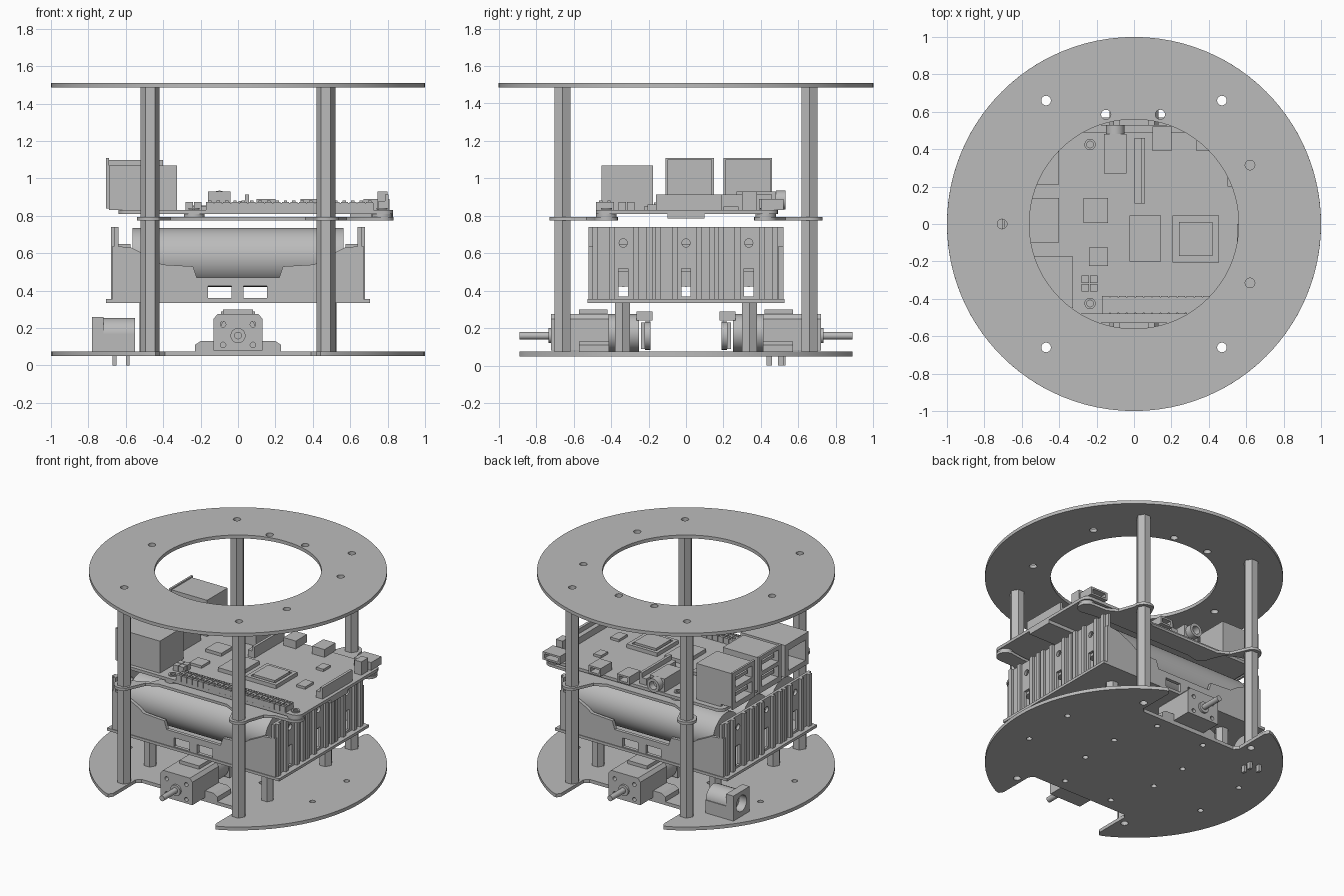
import bpy, bmesh, math
from mathutils import Matrix

old = bpy.data.objects.get("Cube")
if old:
    bpy.data.objects.remove(old, do_unlink=True)

grey = bpy.data.materials.new("plain grey")
grey.use_nodes = True
grey.diffuse_color = (0.5, 0.5, 0.5, 1)
grey.node_tree.nodes["Principled BSDF"].inputs["Base Color"].default_value = (0.5, 0.5, 0.5, 1)

# Profile planes: the third axis is the extrusion direction
AXES = {
    "z": Matrix.Identity(4),
    "x": Matrix(((0, 0, 1, 0), (1, 0, 0, 0), (0, 1, 0, 0), (0, 0, 0, 1))),
    "y": Matrix(((1, 0, 0, 0), (0, 0, 1, 0), (0, 1, 0, 0), (0, 0, 0, 1))),
}


def finish(name, bm):
    bmesh.ops.remove_doubles(bm, verts=bm.verts, dist=0.0002)
    bmesh.ops.recalc_face_normals(bm, faces=bm.faces)
    mesh = bpy.data.meshes.new(name)
    bm.to_mesh(mesh)
    bm.free()
    mesh.materials.append(grey)
    for poly in mesh.polygons:
        poly.use_smooth = True
        poly.material_index = 0
    mesh.set_sharp_from_angle(angle=math.radians(32))
    obj = bpy.data.objects.new(name, mesh)
    bpy.context.collection.objects.link(obj)
    return obj


def arc(cx, cy, r, start=0, end=360, n=16):
    full = abs(end - start) == 360
    steps = n if full else n - 1
    angles = [math.radians(start + (end - start) * i / steps) for i in range(n)]
    return [(cx + r * math.cos(a), cy + r * math.sin(a)) for a in angles]


def rect(a, b, c, d):
    return [(a, c), (b, c), (b, d), (a, d)]


def plate(name, loops, low, high, axis="z"):
    """Extrude an outline, with any further loops as holes."""
    curve = bpy.data.curves.new(name + "_outline", "CURVE")
    curve.dimensions = "2D"
    curve.fill_mode = "BOTH"
    curve.extrude = (high - low) / 2
    for loop in loops:
        spline = curve.splines.new("POLY")
        spline.points.add(len(loop) - 1)
        for point, (a, b) in zip(spline.points, loop):
            point.co = (a, b, 0, 1)
        spline.use_cyclic_u = True
    temp = bpy.data.objects.new(name + "_outline", curve)
    bpy.context.collection.objects.link(temp)
    graph = bpy.context.evaluated_depsgraph_get()
    mesh = bpy.data.meshes.new_from_object(temp.evaluated_get(graph))
    bm = bmesh.new()
    bm.from_mesh(mesh)
    bpy.data.objects.remove(temp)
    bpy.data.curves.remove(curve)
    bpy.data.meshes.remove(mesh)
    bm.transform(AXES[axis] @ Matrix.Translation((0, 0, (low + high) / 2)))
    return finish(name, bm)


def boxes(name, *extents):
    """One object of boxes given as x, x, y, y, z, z."""
    bm = bmesh.new()
    for x0, x1, y0, y1, z0, z1 in extents:
        made = bmesh.ops.create_cube(bm, size=1)["verts"]
        for v in made:
            v.co.x = x0 if v.co.x < 0 else x1
            v.co.y = y0 if v.co.y < 0 else y1
            v.co.z = z0 if v.co.z < 0 else z1
    return finish(name, bm)


def rod(name, a, b, r, low, high, axis="z", bore=0, sides=24):
    loops = [arc(a, b, r, n=sides)]
    if bore:
        loops.append(arc(a, b, bore))
    return plate(name, loops, low, high, axis)


SIDES = (-1, 1)
CORNERS = [(sx, sy) for sx in SIDES for sy in SIDES]
POST_X, POST_Y, HOLE = 0.47, 0.66, 0.026
post_holes = [arc(sx * POST_X, sy * POST_Y, HOLE) for sx, sy in CORNERS]

# Top ring
spots = [(-0.15, 0.585), (0.14, 0.585), (0.62, 0.315), (0.62, -0.315), (-0.705, 0)]
plate("top_ring", [arc(0, 0, 1, n=96), arc(0, 0, 0.56, n=72)] + post_holes
      + [arc(x, y, HOLE) for x, y in spots], 1.485, 1.51)

# Bottom plate with a wheel notch at front and back
quarter = arc(0, 0, 1, 0, 62, 20) + [(0.44, 0.89), (0.42, 0.86), (0.42, 0.6), (0.39, 0.57)]
half = [(x, -y) for x, y in reversed(quarter)] + quarter[1:]
outline = half + [(-x, -y) for x, y in half]
small = [(sx * x, sy * y) for sx, sy in CORNERS for x, y in ((0.2, 0.48), (0.75, 0.2), (0.3, 0.15))]
plate("bottom_plate", [outline] + post_holes + [arc(x, y, 0.02, n=12) for x, y in small], 0.05, 0.075)

# Hexagonal posts
for sx, sy in CORNERS:
    x, y = sx * POST_X, sy * POST_Y
    rod("lower_post", x, y, 0.05, 0.075, 0.775, bore=HOLE, sides=6)
    rod("upper_post", x, y, 0.05, 0.795, 1.485, bore=HOLE, sides=6)
    rod("battery_post", sx * 0.48, sy * 0.34, 0.046, 0.075, 0.335, sides=6)

# Wavy brackets that carry the circuit board
BOARD_HOLES = (-0.235, 0.77)
wave = (arc(-POST_X, -POST_Y, 0.07, 170, 310, 12) + [(-0.36, -0.57), (-0.28, -0.53), (0.28, -0.53), (0.36, -0.57)]
        + arc(POST_X, -POST_Y, 0.07, 230, 370, 12) + [(0.58, -0.53), (0.65, -0.49)]
        + arc(0.77, -0.425, 0.062, -90, 90, 10) + [(0.65, -0.38), (-0.15, -0.38)]
        + arc(-0.235, -0.425, 0.062, 90, 180, 8) + [(-0.34, -0.53), (-0.42, -0.57), (-0.51, -0.6)])
for s in SIDES:
    holes = [arc(sx * POST_X, -POST_Y, HOLE) for sx in SIDES]
    plate("board_bracket", [[(x, -s * y) for x, y in loop] for loop in [wave] + holes], 0.775, 0.795)
    for x in BOARD_HOLES:
        rod("board_spacer", x, s * 0.425, 0.055, 0.795, 0.812, bore=0.02)
        rod("board_screw", x, s * 0.425, 0.03, 0.835, 0.843, bore=0.018)

# Circuit board and its chips
TOP = 0.832
corner_arcs = [p for x, y, a in ((0.78, 0.44, 0), (-0.59, 0.44, 90), (-0.59, -0.43, 180), (0.78, -0.43, 270))
               for p in arc(x, y, 0.05, a, a + 90, 6)]
plate("circuit_board", [corner_arcs] + [arc(x, s * 0.425, 0.02) for x in BOARD_HOLES for s in SIDES], 0.81, TOP)
plate("processor_rim", [rect(0.205, 0.455, -0.205, 0.045), rect(0.23, 0.43, -0.18, 0.02)], TOP, 0.86)
boxes("processor_lid", (0.225, 0.435, -0.185, 0.025, TOP, 0.852), (0.24, 0.42, -0.17, 0.01, TOP, 0.87))
boxes("memory_chip", (-0.025, 0.145, -0.2, 0.045, TOP, 0.86))
boxes("small_chips", (-0.27, -0.14, 0.005, 0.14, TOP, 0.855), (-0.24, -0.14, -0.225, -0.125, TOP, 0.85),
      (0.5, 0.56, 0.2, 0.28, TOP, 0.85), (0.55, 0.62, -0.1, 0, TOP, 0.85))
boxes("card_slot", (0.6, 0.83, -0.1, 0.1, 0.785, 0.81))

# Pin headers
steps = [-0.17 + 0.045 * i for i in range(20)]
boxes("long_header", *[(x, x + 0.038, -0.48, -0.385, TOP, 0.875) for x in steps])
boxes("long_header_core", (-0.17, 0.725, -0.475, -0.39, TOP, 0.868))
boxes("long_header_pins", *[(x + 0.01, x + 0.028, y, y + 0.018, TOP, 0.882)
                            for x in steps for y in (-0.465, -0.42)])
boxes("square_header", *[(x, x + 0.04, y, y + 0.04, TOP, 0.875) for x in (-0.28, -0.235) for y in (-0.36, -0.315)])

# Ribbon sockets
for x, y in ((0.003, 0.11), (0.75, -0.16)):
    boxes("ribbon_socket", (x, x + 0.055, y, y + 0.35, TOP, 0.88),
          (x + 0.035, x + 0.055, y, y + 0.35, 0.88, 0.915))

# Round audio socket
boxes("audio_body", (-0.16, -0.04, 0.27, 0.48, TOP, 0.93))
rod("audio_barrel", -0.1, 0.885, 0.05, 0.48, 0.53, "y", bore=0.03)

# Small sockets along the back edge
for x, width, depth in ((0.1, 0.1, 0.39), (0.335, 0.1, 0.39), (0.67, 0.14, 0.4)):
    plate("edge_socket", [rect(x, x + width, TOP, 0.89), rect(x + 0.015, x + width - 0.015, 0.845, 0.877)],
          depth + 0.04, 0.52, "y")
    boxes("edge_socket_back", (x, x + width, depth, depth + 0.04, TOP, 0.89))
boxes("edge_button", (0.745, 0.8, 0.3, 0.38, TOP, 0.93))

# Large sockets at the end of the board
for low in (-0.1, 0.21):
    high = low + 0.24
    slots = [rect(low + 0.025, high - 0.025, z, z + 0.085) for z in (0.88, 0.995)]
    plate("double_socket", [rect(low, high, 0.85, 1.1)] + slots, -0.69, -0.48, "x")
    plate("double_socket_lip", [rect(low - 0.01, high + 0.01, 0.84, 1.11)] + slots, -0.705, -0.69, "x")
    boxes("double_socket_back", (-0.48, -0.4, low, high, TOP, 1.1), (-0.6, -0.4, low, high, TOP, 0.87))
    boxes("socket_tongues", *[(-0.68, -0.48, low + 0.04, high - 0.04, z, z + 0.025) for z in (0.91, 1.025)])
plate("network_socket", [rect(-0.45, -0.175, TOP, 1.07), rect(-0.41, -0.215, 0.87, 1.02)], -0.69, -0.48, "x")
boxes("network_socket_back", (-0.48, -0.325, -0.45, -0.175, TOP, 1.07))

# Battery tray
FLOOR = 0.355
BAYS = (-0.335, 0, 0.335)
boxes("tray_floor", (-0.705, 0.705, -0.525, 0.525, 0.335, FLOOR))
right_edge = [(0.22, 0.47), (0.24, 0.53), (0.41, 0.54), (0.45, 0.57), (0.57, 0.63), (0.67, 0.64), (0.67, FLOOR)]
front = [(-x, z) for x, z in reversed(right_edge)] + right_edge
windows = [rect(x, x + 0.125, 0.36, 0.425) for x in (-0.16, 0.03)]
end_wall = rect(-0.52, 0.52, FLOOR, 0.74)
end_holes = [h for y in BAYS for h in (arc(y, 0.655, 0.022), rect(y - 0.025, y + 0.025, 0.37, 0.52))]
for s in SIDES:
    y0, y1 = sorted((s * 0.495, s * 0.52))
    plate("tray_long_wall", [front] + windows, y0, y1, "y")
    x0, x1 = sorted((s * 0.64, s * 0.66))
    plate("tray_end_wall", [end_wall] + end_holes, x0, x1, "x")
    x0, x1 = sorted((s * 0.655, s * 0.68))
    ribs = [y + d for y in BAYS for d in (-0.165, -0.075, 0.055, 0.125)]
    boxes("tray_ribs", *[(x0, x1, y, y + 0.03, FLOOR, 0.74) for y in ribs])
    x0, x1 = sorted((s * 0.575, s * 0.64))
    boxes("battery_contacts", *[(x0, x1, y - 0.06, y + 0.06, 0.5, 0.65) for y in BAYS])

# Batteries
for y in BAYS:
    rod("battery", y, 0.578, 0.157, -0.565, 0.565, "x", sides=40)
    rod("battery_tip", y, 0.578, 0.05, 0.565, 0.58, "x")

# Geared motors, mirrored front and back
for s in SIDES:
    def along(name, r, near, far, z=0.16, bore=0, sides=24):
        low, high = sorted((s * near, s * far))
        rod(name, 0, z, r, low, high, "y", bore, sides)

    def block(name, x, near, far, z0, z1):
        low, high = sorted((s * near, s * far))
        boxes(name, (-x, x, low, high, z0, z1))

    low, high = sorted((s * 0.41, s * 0.72))
    gear = [(-0.13, 0.08), (0.13, 0.08), (0.13, 0.25), (0.11, 0.275), (-0.11, 0.275), (-0.13, 0.25)]
    plate("gearbox", [gear] + [arc(sx * 0.08, z, 0.015) for sx in SIDES for z in (0.11, 0.22)], low, high, "y")
    block("gearbox_cap", 0.08, 0.42, 0.57, 0.27, 0.3)
    along("shaft_collar", 0.04, 0.72, 0.735)
    along("drive_shaft", 0.02, 0.72, 0.89)
    along("motor_can", 0.1, 0.25, 0.41, 0.175)
    along("encoder_disc", 0.075, 0.19, 0.22, bore=0.03)
    block("encoder_board", 0.1, 0.22, 0.24, 0.09, 0.23)
    block("encoder_plug", 0.09, 0.18, 0.265, 0.24, 0.29)
    low, high = sorted((s * 0.41, s * 0.57))
    ears = [(-0.23, 0.075), (0.23, 0.075), (0.23, 0.11), (0.2, 0.13), (-0.2, 0.13), (-0.23, 0.11)]
    plate("motor_clamp", [ears], low, high, "y")

# Power socket with its pins
plate("power_face", [rect(0.37, 0.56, 0.075, 0.26), arc(0.465, 0.17, 0.06)], -0.78, -0.72, "x")
boxes("power_base", (-0.72, -0.55, 0.37, 0.56, 0.075, 0.17))
rod("power_barrel", 0.465, 0.165, 0.09, -0.72, -0.55, "x")
boxes("power_pins", *[(x, x + 0.02, y, y + 0.03, 0, 0.075) for x, y in ((-0.6, 0.49), (-0.6, 0.43), (-0.67, 0.5))])
